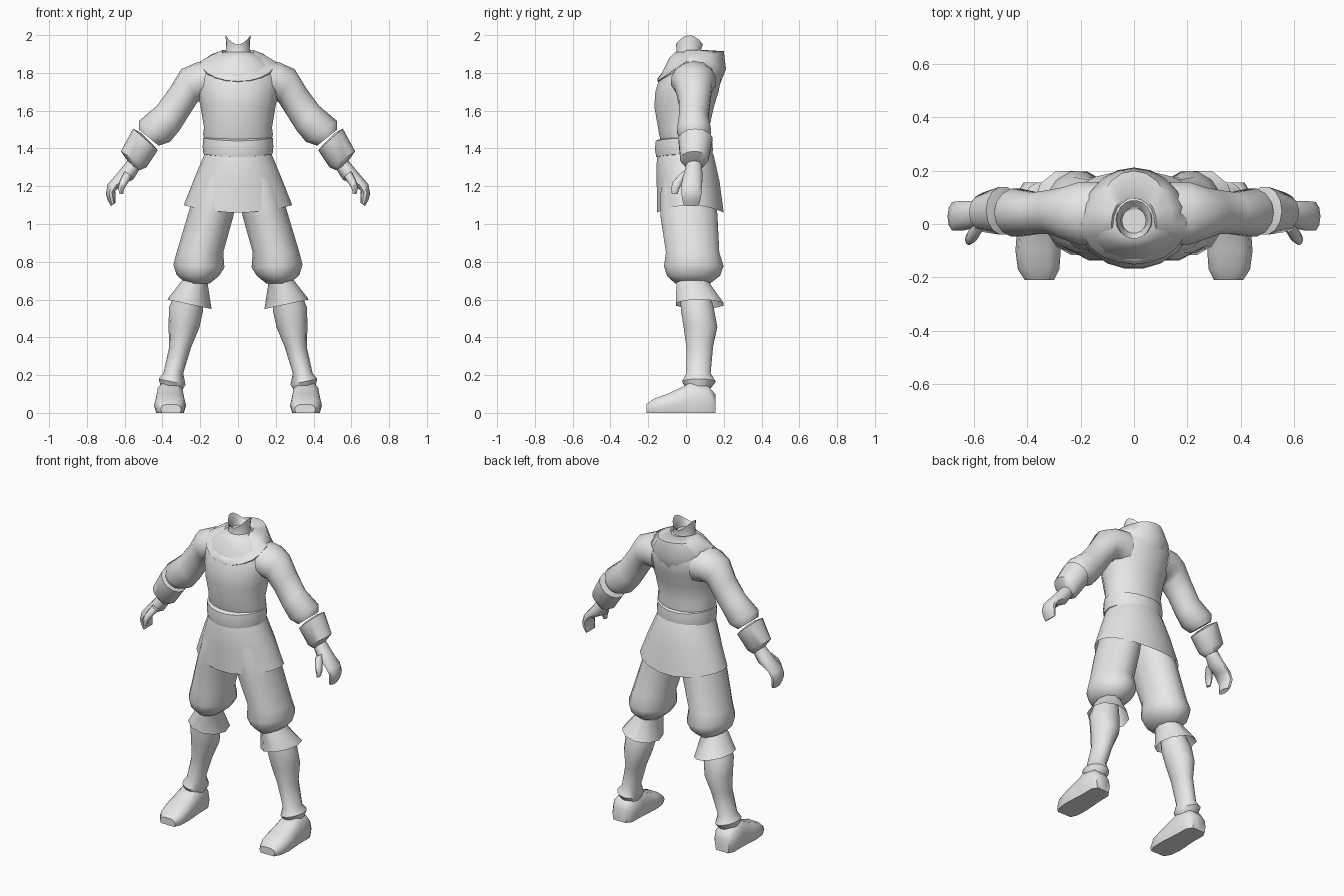
import bpy, bmesh, math

cloth = bpy.data.materials.new("plain_grey")
cloth.diffuse_color = (0.8, 0.8, 0.8, 1)


def ring(a, b, y0, y1, lift=0, n=14):
    """Oval between two (x, z) edge points; lift raises its front and back."""
    cx, cz = (a[0] + b[0]) / 2, (a[1] + b[1]) / 2
    ux, uz = (b[0] - a[0]) / 2, (b[1] - a[1]) / 2
    pts = []
    for i in range(n):
        t = 2 * math.pi * i / n
        c, s = math.cos(t), math.sin(t)
        pts.append((cx + ux * c, (y0 + y1) / 2 + (y1 - y0) / 2 * s,
                    cz + uz * c + lift * s * s))
    return pts


def level(z, hw, y0, y1, lift=0, n=18):
    """Oval centred on x = 0."""
    return ring((-hw, z), (hw, z), y0, y1, lift, n)


def loft(name, rings, caps=(True, True), mirror=False, angle=50):
    """Skin a list of rings into one smooth part."""
    bm = bmesh.new()
    rows = [[bm.verts.new(p) for p in r] for r in rings]
    n = len(rows[0])
    for r0, r1 in zip(rows, rows[1:]):
        for i in range(n):
            j = (i + 1) % n
            bm.faces.new((r0[i], r0[j], r1[j], r1[i]))
    for use, row in zip(caps, (rows[0], rows[-1])):
        if use:
            bm.faces.new(row)
    bmesh.ops.recalc_face_normals(bm, faces=bm.faces)
    me = bpy.data.meshes.new(name)
    bm.to_mesh(me)
    bm.free()
    me.materials.append(cloth)
    ob = bpy.data.objects.new(name, me)
    bpy.context.collection.objects.link(ob)
    bpy.ops.object.select_all(action='DESELECT')
    ob.select_set(True)
    bpy.context.view_layer.objects.active = ob
    bpy.ops.object.shade_smooth_by_angle(angle=math.radians(angle))
    if mirror:
        m = ob.modifiers.new("mirror", 'MIRROR')
        m.use_mirror_merge = False
    return ob


# Shirt body
loft("shirt", [level(*r) for r in (
    (1.42, .172, -.13, .12), (1.475, .185, -.145, .13), (1.51, .180, -.15, .125),
    (1.62, .198, -.17, .15), (1.70, .215, -.165, .175), (1.78, .225, -.14, .19),
    (1.84, .19, -.11, .18), (1.88, .14, -.09, .16), (1.91, .08, -.06, .12))])

# Neck stump with saddle-shaped rim and sunken opening
loft("neck", [level(1.86, .085, -.07, .10), level(1.93, .062, -.05, .08, -.01),
              level(2.0, .066, -.055, .09, -.05), level(1.97, .05, -.04, .07, -.04),
              level(1.92, .045, -.035, .06)])

# Hood collar: low V at the front, thick roll behind the neck
collar = []
for rx, yf, yb, zf, zs, zb in (
        (.065, -.08, .07, 1.80, 1.89, 1.89), (.085, -.135, .11, 1.79, 1.92, 1.92),
        (.145, -.152, .20, 1.77, 1.892, 1.915), (.20, -.152, .212, 1.755, 1.86, 1.82),
        (.19, -.12, .18, 1.74, 1.81, 1.74)):
    row = []
    for i in range(20):
        t = 2 * math.pi * i / 20
        f, b = max(0, math.cos(t)), max(0, -math.cos(t))
        row.append((rx * math.sin(t), yf * f + yb * b,
                    zs + (zf - zs) * f + (zb - zs) * b))
    collar.append(row)
loft("hood_collar", collar, (False, False))

# Belt and flared tunic skirt
loft("belt", [level(1.365, .17, -.14, .12, -.01), level(1.37, .183, -.16, .14, -.015),
              level(1.41, .187, -.167, .145, -.015), level(1.455, .185, -.162, .14, -.015),
              level(1.46, .165, -.14, .12, -.01)])
loft("tunic_skirt", [level(1.40, .165, -.145, .13), level(1.36, .182, -.157, .15),
                     level(1.24, .232, -.158, .18, -.015),
                     level(1.10, .287, -.155, .202, -.04)], (True, False))

# Sleeves
loft("sleeve", [ring(*r) for r in (
    ((.14, 1.87), (.13, 1.64), -.08, .16), ((.22, 1.855), (.19, 1.66), -.08, .16),
    ((.30, 1.82), (.215, 1.645), -.06, .14), ((.36, 1.72), (.26, 1.575), -.04, .13),
    ((.43, 1.625), (.31, 1.495), -.04, .12), ((.525, 1.545), (.36, 1.435), -.05, .135),
    ((.525, 1.50), (.42, 1.415), -.03, .115))], mirror=True)

# Flared forearm guards
loft("forearm_guard", [ring(*r) for r in (
    ((.51, 1.48), (.45, 1.42), 0, .1), ((.555, 1.505), (.425, 1.39), -.042, .142),
    ((.62, 1.385), (.485, 1.30), -.032, .12), ((.575, 1.32), (.52, 1.285), 0, .09))],
    mirror=True)

# Mitten hands with curled fingers, and thumbs
loft("hand", [ring(*r, n=10) for r in (
    ((.585, 1.335), (.52, 1.29), 0, .085), ((.63, 1.28), (.555, 1.235), -.015, .09),
    ((.69, 1.21), (.62, 1.205), -.028, .088), ((.70, 1.16), (.65, 1.175), -.028, .085),
    ((.69, 1.125), (.648, 1.14), -.022, .08), ((.672, 1.095), (.65, 1.11), -.015, .07))],
    mirror=True)
loft("thumb", [ring(*r, n=8) for r in (
    ((.60, 1.28), (.56, 1.25), -.03, .03), ((.625, 1.23), (.585, 1.215), -.07, -.015),
    ((.635, 1.19), (.603, 1.185), -.08, -.035), ((.628, 1.16), (.608, 1.158), -.075, -.045))],
    mirror=True)

# Baggy trouser legs gathered below the knee
loft("trouser_leg", [ring(*r) for r in (
    ((.0, 1.28), (.19, 1.28), -.13, .14), ((.0, 1.16), (.232, 1.16), -.138, .155),
    ((.025, 1.04), (.262, 1.06), -.14, .17), ((.078, .85), (.325, .85), -.11, .18),
    ((.072, .77), (.342, .785), -.12, .202), ((.10, .725), (.325, .73), -.105, .185),
    ((.15, .685), (.275, .685), -.06, .13))], mirror=True)

# Flared cuffs under the knees
loft("knee_cuff", [ring(*r, n=10) for r in (
    ((.15, .72), (.275, .72), -.055, .13), ((.16, .68), (.305, .69), -.055, .13),
    ((.14, .55), (.375, .60), -.06, .205))], (True, False), mirror=True)

# Boot shafts with ankle flange
loft("boot_shaft", [ring(*r) for r in (
    ((.18, .66), (.32, .66), -.03, .12), ((.185, .54), (.365, .56), -.03, .15),
    ((.205, .45), (.368, .46), -.015, .168), ((.247, .35), (.364, .35), .0, .145),
    ((.29, .21), (.395, .21), .0, .132), ((.278, .15), (.42, .18), -.022, .158),
    ((.295, .12), (.41, .14), .0, .13))], mirror=True)

# Shoes with flat soles, lofted heel to toe
shoe = []
for y, xc, hw, h in ((.155, .365, .05, .10), (.12, .362, .075, .14), (.03, .36, .075, .165),
                     (-.03, .36, .08, .132), (-.10, .36, .085, .10),
                     (-.17, .358, .078, .075), (-.21, .355, .055, .045)):
    row = []
    for i in range(12):
        t = 2 * math.pi * i / 12
        row.append((xc + hw * math.cos(t), y,
                    h * min(1, max(0, .4 + .8 * math.sin(t)))))
    shoe.append(row)
loft("shoe", shoe, mirror=True)
